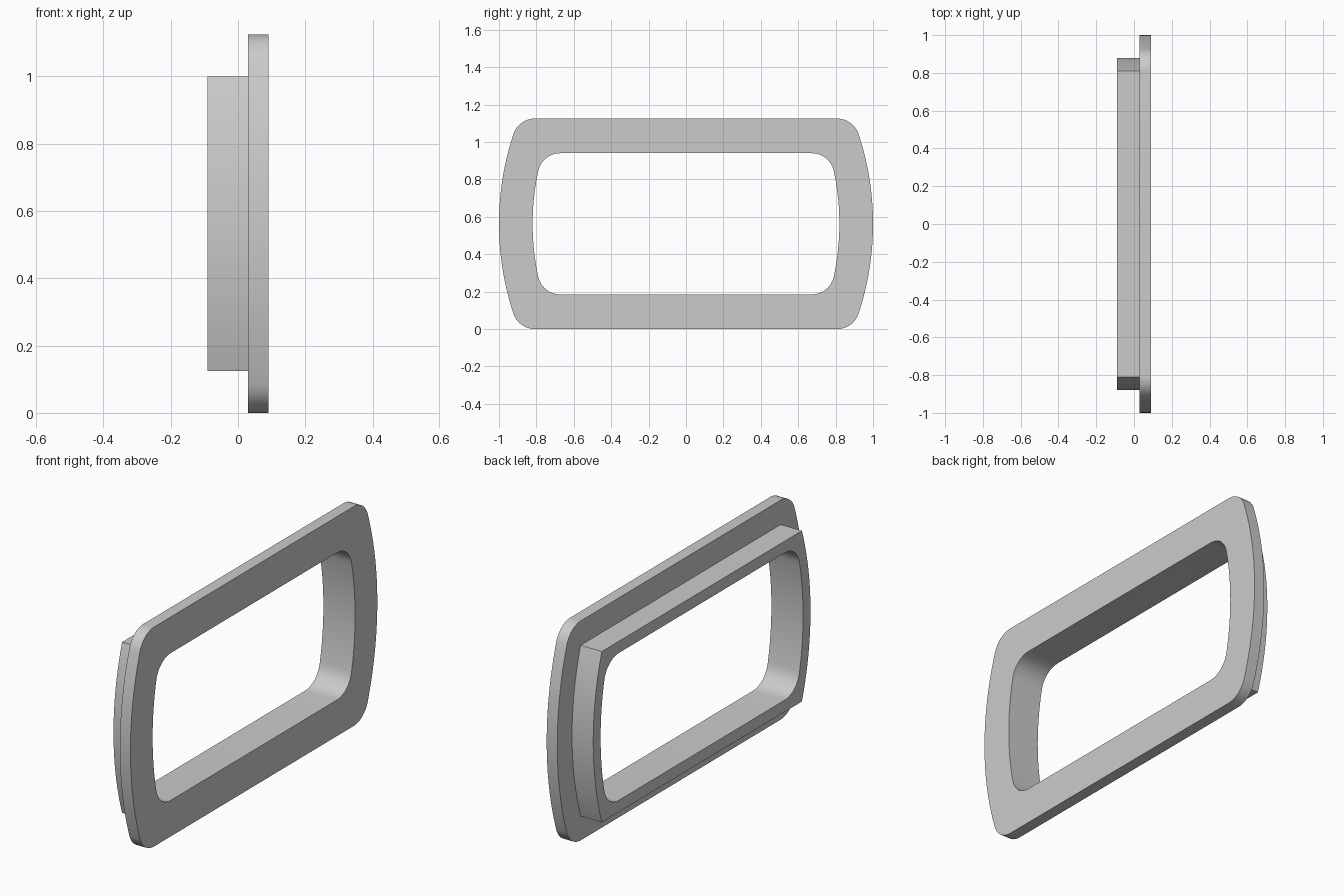
import bpy
import bmesh
from math import asin, cos, sin, sqrt, pi, radians

cube = bpy.data.objects.get("Cube")
if cube:
    bpy.data.objects.remove(cube, do_unlink=True)

MID_Z = 0.5625     # height of the frame's centre line
ARC_Y = 0.53       # bowed sides are concentric arcs centred this far past the middle
SIDE_STEPS, CORNER_STEPS = 14, 12


def outline(half_width, half_height, corner):
    """Rounded rectangle with bowed ends, as (y, z) points."""
    radius = half_width + ARC_Y
    fillet_z = half_height - corner
    fillet_y = sqrt((radius - corner) ** 2 - fillet_z ** 2) - ARC_Y
    sweep = asin(fillet_z / (radius - corner))
    quarter = []
    for i in range(SIDE_STEPS + 1):
        a = sweep * i / SIDE_STEPS
        quarter.append((radius * cos(a) - ARC_Y, radius * sin(a)))
    if corner > 0:
        for i in range(1, CORNER_STEPS + 1):
            a = sweep + (pi / 2 - sweep) * i / CORNER_STEPS
            quarter.append((fillet_y + corner * cos(a), fillet_z + corner * sin(a)))
    # Mirror the quarter into a closed loop
    points = quarter + [(-y, z) for y, z in reversed(quarter)]
    points += [(-y, -z) for y, z in quarter[1:]]
    points += [(y, -z) for y, z in reversed(quarter[1:])]
    return [(y, z + MID_Z) for y, z in points]


bm = bmesh.new()


def ring(points, x):
    """Closed loop of edges at one depth."""
    verts = [bm.verts.new((x, y, z)) for y, z in points]
    return [bm.edges.new((v, verts[(i + 1) % len(verts)])) for i, v in enumerate(verts)]


def wall(points, x0, x1):
    """Band of faces between two depths; returns both rims."""
    back, front = ring(points, x0), ring(points, x1)
    bmesh.ops.bridge_loops(bm, edges=back + front)
    return back, front


def cap(outer, inner):
    """Flat face between two rims at the same depth."""
    bmesh.ops.triangle_fill(bm, edges=outer + inner, use_beauty=True)


# Opening, collar and flange walls
BACK, STEP, FRONT = -0.09, 0.03, 0.09
hole_back, hole_front = wall(outline(0.82, 0.3775, 0.12), BACK, FRONT)
collar_back, collar_step = wall(outline(0.88, 0.4375, 0), BACK, STEP)
flange_step, flange_front = wall(outline(1.0, 0.5625, 0.12), STEP, FRONT)

# Flat faces joining them into one solid
cap(collar_back, hole_back)
cap(flange_step, collar_step)
cap(flange_front, hole_front)
bmesh.ops.recalc_face_normals(bm, faces=bm.faces)

mesh = bpy.data.meshes.new("flanged_frame")
bm.to_mesh(mesh)
bm.free()
frame = bpy.data.objects.new("flanged_frame", mesh)
bpy.context.collection.objects.link(frame)

# Plain grey finish
grey = bpy.data.materials.new("plain_grey")
grey.use_nodes = True
colour = (0.6, 0.6, 0.6, 1)
grey.diffuse_color = colour
grey.node_tree.nodes["Principled BSDF"].inputs["Base Color"].default_value = colour
mesh.materials.append(grey)

# Smooth curved walls, sharp rims
bpy.ops.object.select_all(action="DESELECT")
frame.select_set(True)
bpy.context.view_layer.objects.active = frame
bpy.ops.object.shade_smooth_by_angle(angle=radians(30))
